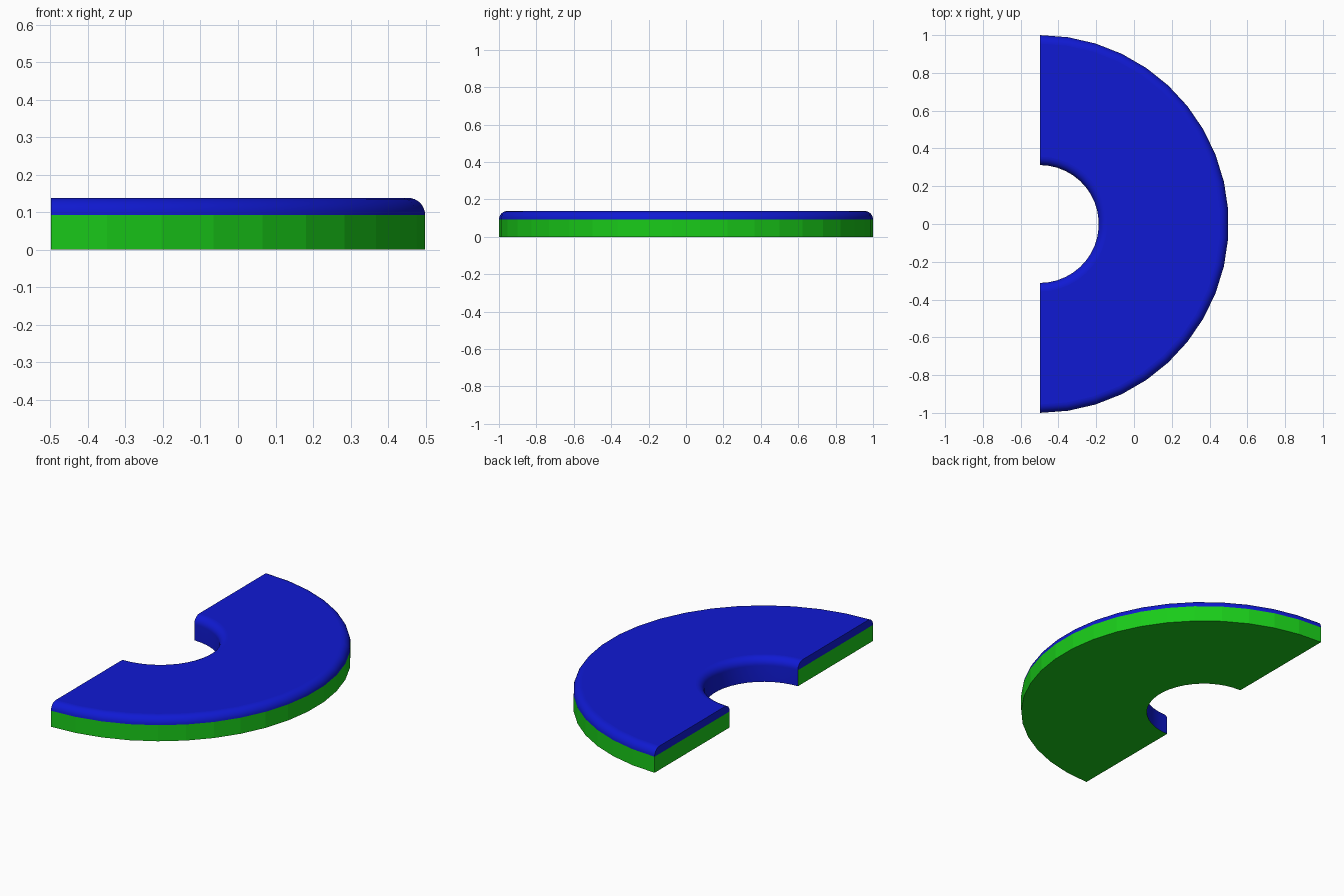
import bpy, bmesh, math

if "Cube" in bpy.data.objects:
    bpy.data.objects.remove(bpy.data.objects["Cube"])

SEGS = 21                      # facets around the half circle
R_OUT, R_IN = 1.0, 0.312       # outer and inner radius
Z_SPLIT, FILLET = 0.093, 0.045 # colour split height, rounded edge radius
TOP = Z_SPLIT + FILLET
CX = -R_OUT * math.cos(math.pi / SEGS / 2) / 2   # centre of the arc


def arc(cx, a0, a1, n=8):
    """Quarter-round edge in the (radius, height) profile plane."""
    return [(cx + FILLET * math.cos(math.radians(a0 + (a1 - a0) * i / n)),
             Z_SPLIT + FILLET * math.sin(math.radians(a0 + (a1 - a0) * i / n)))
            for i in range(n + 1)]


def half_ring(name, profile, cap_extra, cap_count, color, smooth):
    """Sweep an open profile through 180 degrees and close both cut ends."""
    bm = bmesh.new()
    rings = []
    for s in range(SEGS + 1):
        a = -math.pi / 2 + math.pi * s / SEGS
        rings.append([bm.verts.new((CX + r * math.cos(a), r * math.sin(a), z))
                      for r, z in profile])
    for r0, r1 in zip(rings, rings[1:]):
        for i in range(len(profile) - 1):
            f = bm.faces.new((r0[i], r1[i], r1[i + 1], r0[i + 1]))
            flat_top = abs(profile[i][1] - profile[i + 1][1]) < 1e-6
            f.smooth = smooth and not flat_top
    # flat end caps
    for ring, sign in ((rings[0], -1), (rings[-1], 1)):
        loop = ring[:cap_count] + [bm.verts.new((CX, sign * r, z)) for r, z in cap_extra]
        bm.faces.new(loop if sign < 0 else loop[::-1])
    mesh = bpy.data.meshes.new(name)
    bm.to_mesh(mesh)
    bm.free()
    mat = bpy.data.materials.new(name + "_color")
    mat.diffuse_color = color
    mat.use_nodes = True
    mat.node_tree.nodes["Principled BSDF"].inputs["Base Color"].default_value = mat.diffuse_color
    mesh.materials.append(mat)
    obj = bpy.data.objects.new(name, mesh)
    bpy.context.collection.objects.link(obj)


# green base: underside and faceted outer wall
half_ring("base", [(R_IN, 0), (R_OUT, 0), (R_OUT, Z_SPLIT)],
          [(R_IN, Z_SPLIT)], 3, (0.01, 0.6, 0.01, 1), False)

# blue cover: rounded outer edge, top, rounded inner edge and inner wall
cover = arc(R_OUT - FILLET, 0, 90) + arc(R_IN + FILLET, 90, 180) + [(R_IN, 0)]
half_ring("cover", cover, [], len(cover) - 1, (0.005, 0.01, 0.65, 1), True)
